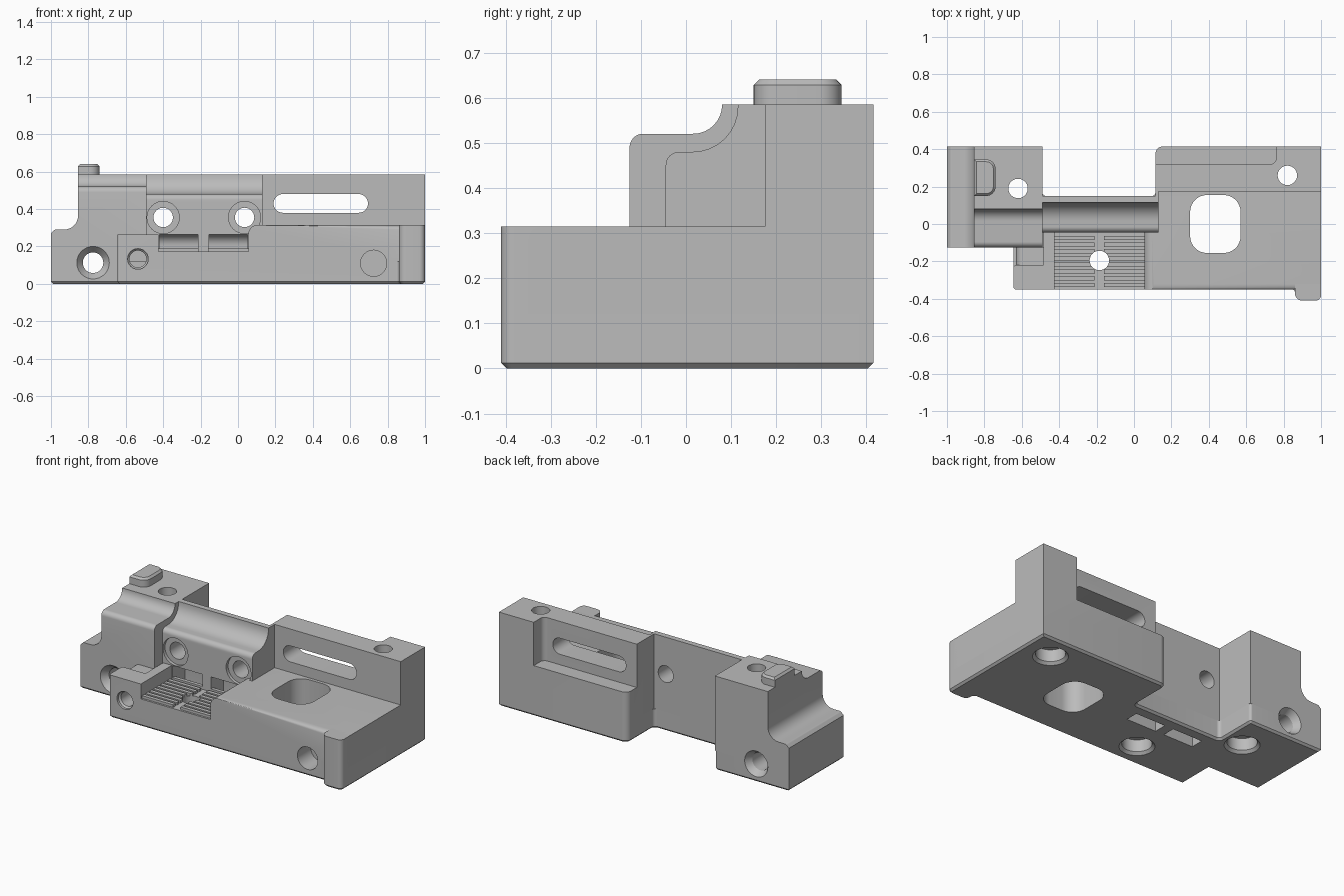
import bpy, bmesh, math
from mathutils import Vector

cube = bpy.data.objects.get("Cube")
if cube:
    bpy.data.objects.remove(cube, do_unlink=True)

grey = bpy.data.materials.new("machined_grey")
grey.use_nodes = True
tone = (0.5, 0.5, 0.5, 1)
grey.diffuse_color = tone
grey.node_tree.nodes["Principled BSDF"].inputs["Base Color"].default_value = tone

PLACE = {"x": lambda u, v, c: (c, u, v),
         "y": lambda u, v, c: (u, c, v),
         "z": lambda u, v, c: (u, v, c)}
parts, cutters = {}, []


def finish(name, bm, cutter):
    bmesh.ops.recalc_face_normals(bm, faces=bm.faces)
    mesh = bpy.data.meshes.new(name)
    bm.to_mesh(mesh)
    bm.free()
    mesh.materials.append(grey)
    ob = bpy.data.objects.new(name, mesh)
    bpy.context.collection.objects.link(ob)
    if cutter is None:
        parts[name] = ob
    else:
        ob.hide_render = True
        cutters.append((ob, cutter))
    return ob


def rounded(points, steps=8):
    """Outline from (u, v) or (u, v, radius) corners."""
    out = []
    for i, p in enumerate(points):
        corner = Vector(p[:2])
        if len(p) < 3:
            out.append(corner)
            continue
        a = (Vector(points[i - 1][:2]) - corner).normalized()
        b = (Vector(points[(i + 1) % len(points)][:2]) - corner).normalized()
        half = a.angle(b) / 2
        centre = corner + (a + b).normalized() * p[2] / math.sin(half)
        reach = p[2] / math.tan(half)
        s, e = corner + a * reach - centre, corner + b * reach - centre
        start = math.atan2(s.y, s.x)
        sweep = (math.atan2(e.y, e.x) - start + math.pi) % math.tau - math.pi
        for k in range(steps + 1):
            t = start + sweep * k / steps
            out.append(centre + Vector((math.cos(t), math.sin(t))) * p[2])
    return out


def prism(name, points, axis, lo, hi, soft=(), cutter=None):
    """Extruded outline; soft holds (edge test, width, segments)."""
    bm = bmesh.new()
    outline = rounded(points)
    ends = [[bm.verts.new(PLACE[axis](p.x, p.y, c)) for p in outline] for c in (lo, hi)]
    bm.faces.new(ends[0])
    bm.faces.new(ends[1])
    n = len(outline)
    for i in range(n):
        j = (i + 1) % n
        bm.faces.new((ends[0][i], ends[0][j], ends[1][j], ends[1][i]))
    bmesh.ops.recalc_face_normals(bm, faces=bm.faces)
    for test, width, segments in soft:
        edges = [e for e in bm.edges if all(test(v.co) for v in e.verts)]
        bmesh.ops.bevel(bm, geom=edges, offset=width, segments=segments,
                        profile=0.5, affect="EDGES")
    return finish(name, bm, cutter)


def rect(a, b, c, d, *r):
    return [(a, c, *r), (b, c, *r), (b, d, *r), (a, d, *r)]


def box(name, x, y, z, soft=(), cutter=None):
    return prism(name, rect(*x, *y), "z", *z, soft, cutter)


def bore(name, axis, u, v, profile, targets, sides=32):
    """Stepped round cutter from (position, radius) pairs."""
    bm = bmesh.new()
    rings = []
    for c, r in profile:
        rings.append([bm.verts.new(PLACE[axis](u + r * math.cos(math.tau * k / sides),
                                               v + r * math.sin(math.tau * k / sides), c))
                      for k in range(sides)])
    bm.faces.new(rings[0])
    bm.faces.new(rings[-1])
    for a, b in zip(rings, rings[1:]):
        for k in range(sides):
            j = (k + 1) % sides
            bm.faces.new((a[k], a[j], b[j], b[k]))
    finish(name, bm, targets)


BASE = 0.12
near = lambda a, b: abs(a - b) < 1e-4

# Base plate with chamfered underside
prism("base_plate", [
    (-1, -.125), (-.645, -.125), (-.645, -.35, .015), (.86, -.35, .015), (.86, -.41, .04),
    (1, -.41, .03), (1, .415), (.115, .415, .04), (.115, .15, .02), (-.49, .15, .02),
    (-.49, .415, .015), (-1, .415)], "z", 0, BASE,
    [(lambda p: near(p.z, 0), .012, 1)])

# Tall block at the right end of the model
prism("end_block", [(-.125, BASE), (-.125, .52, .03), (.08, .52, .064), (.08, .585),
                    (.415, .585), (.415, BASE)], "x", -1, -.49)
prism("end_notch", [(-1.1, .7), (-.855, .7), (-.855, .29, .075), (-.98, .29, .015),
                    (-1.02, .25), (-1.1, .25)], "y", -.3, .6, cutter=["end_block"])

# Thin bridge wall joining both ends
prism("bridge_wall", [(-.045, BASE), (-.045, .48, .03), (.115, .48, .1), (.115, .585),
                      (.15, .585), (.15, BASE)], "x", -.49, .13)

# Wide deck with softened edges, and its corner lip
box("deck", (.055, 1), (-.35, .15), (BASE, .315),
    [(lambda p: near(p.x, .055) and near(p.z, .315), .05, 6),
     (lambda p: near(p.y, -.35) and near(p.z, .315), .03, 5)])
prism("corner_lip", [(.86, -.3), (.86, -.41, .04), (1, -.41, .03), (1, -.3)], "z", BASE, .315)

# Rear wall with a step at the deck and a recess behind
prism("rear_wall", [(.115, .15), (1, .15), (1, .415), (.115, .415, .04)], "z", BASE, .585)
box("wall_step", (.13, 1.1), (.1, .175), (.315, .7), cutter=["rear_wall"])
prism("wall_recess", [(0, .32), (.76, .32, .03), (.76, .5), (0, .5)], "z", .315, .7,
      cutter=["rear_wall"])
prism("wall_slot", rect(.19, .695, .38, .48, .0499), "y", .1, .5, cutter=["rear_wall"])

# Front screw block and its link to the end block
prism("screw_block", [(-.645, -.35, .015), (-.425, -.35), (-.425, -.22), (-.645, -.22, .015)],
      "z", BASE, .265)
prism("link_post", [(-.63, BASE), (-.63, .255, .04), (-.485, .255), (-.485, BASE)],
      "y", -.22, -.125)
box("tray_side", (-.485, -.425), (-.22, -.045), (BASE, .265))

# Ribbed tray
box("tray", (-.425, .055), (-.35, -.045), (BASE, .172))
for side, x in (("right", (-.425, -.21)), ("left", (-.16, .055))):
    for k in range(8):
        y = -.338 + k * .036
        box(f"tray_rib_{side}_{k + 1}", x, (y, y + .023), (.172, .188),
            cutter=None)
    prism(f"chute_{side}", [(-.06, .19), (-.06, .265), (.08, .265, .06), (.08, -.05),
                            (0, -.05), (0, .19, .03)], "x", x[0] + .005, x[1] - .005,
          cutter=["base_plate", "bridge_wall"])

# Raised pad on the end block
prism("top_pad", [(-.855, .15), (-.74, .15, .05), (-.74, .345, .05), (-.855, .345)],
      "z", .585, .64, [(lambda p: near(p.z, .64), .012, 1)])

# Large opening in the deck
prism("deck_opening", rect(.3, .57, -.155, .155, .09), "z", -.1, .5,
      cutter=["base_plate", "deck", "rear_wall"])

# Vertical mounting holes, wider underneath
ribs = [n for n in parts if n.startswith("tray_rib")]
for name, x, y, top in (("deck", .82, .26, "rear_wall"), ("end", -.62, .19, "end_block"),
                        ("tray", -.185, -.195, "tray")):
    bore(f"{name}_mount_hole", "z", x, y,
         [(-.05, .1), (0, .1), (.016, .084), (.09, .084), (.09, .052), (.8, .052)],
         ["base_plate", top] + (ribs if name == "tray" else []))

# Horizontal holes
for x in (-.4, .035):
    bore("bridge_hole", "y", x, .355,
         [(-.2, .086), (-.025, .086), (-.025, .052), (.3, .052)], ["bridge_wall"])
bore("end_hole", "y", -.775, .113,
     [(-.3, .087), (-.125, .087), (-.085, .055), (.375, .055), (.415, .08), (.6, .08)],
     ["base_plate", "end_block"])
bore("lip_screw_hole", "y", .725, .11, [(-.5, .07), (-.22, .07)], ["base_plate", "deck"])
bore("block_screw_hole", "y", -.535, .133,
     [(-.5, .055), (-.335, .055), (-.325, .045), (-.2, .045)], ["base_plate", "screw_block"])

# Cut every opening, then drop the cutters
for tool, targets in cutters:
    for name in targets:
        ob = parts[name]
        bpy.context.view_layer.objects.active = ob
        mod = ob.modifiers.new("cut", "BOOLEAN")
        mod.operation, mod.solver, mod.object = "DIFFERENCE", "EXACT", tool
        bpy.ops.object.modifier_apply(modifier=mod.name)
for tool, _ in cutters:
    bpy.data.objects.remove(tool, do_unlink=True)

# Smooth rounded surfaces, keep corners crisp
bpy.ops.object.select_all(action="DESELECT")
for ob in parts.values():
    ob.select_set(True)
bpy.context.view_layer.objects.active = parts["deck"]
bpy.ops.object.shade_smooth_by_angle(angle=math.radians(30))
